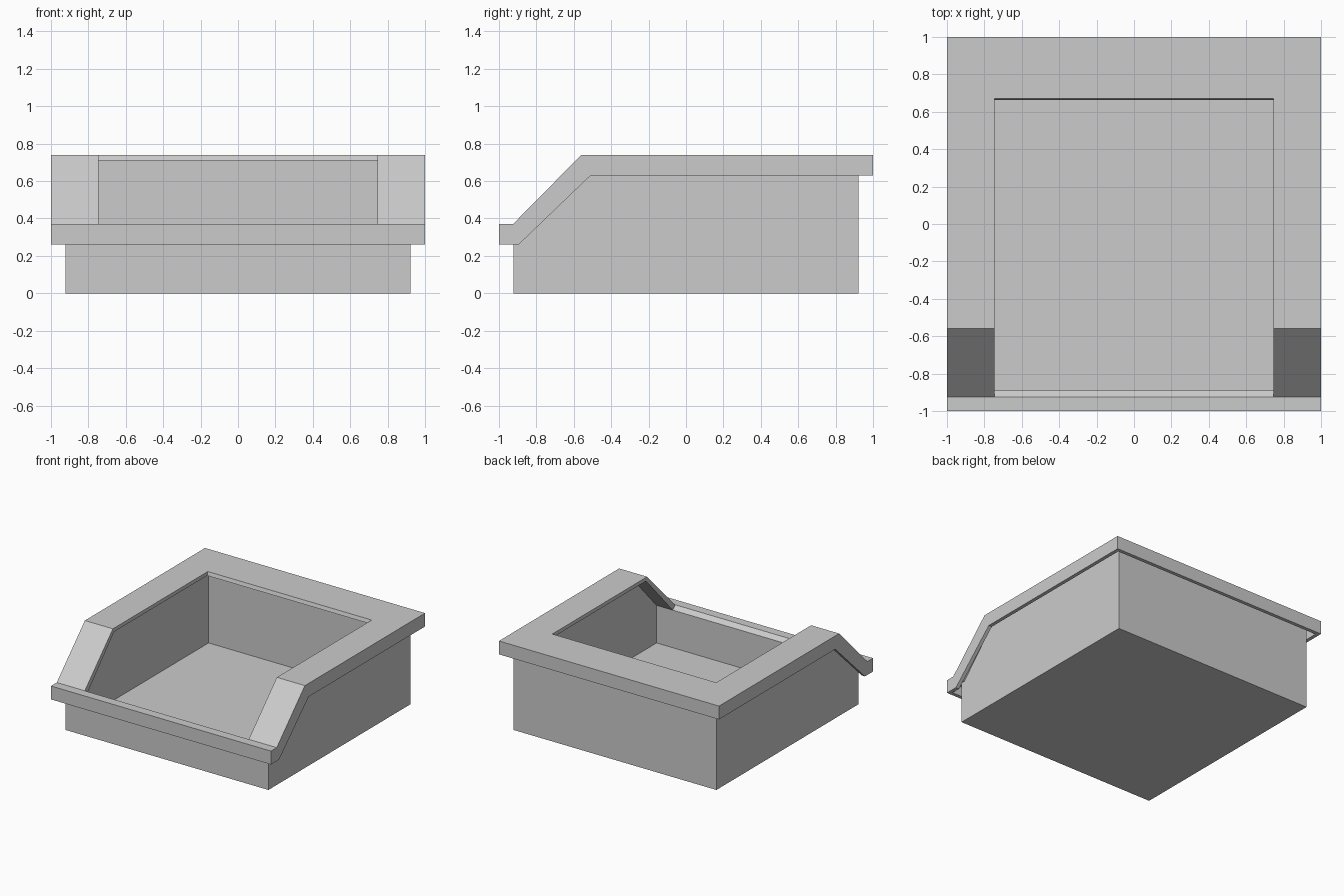
import bpy
import bmesh

cube = bpy.data.objects.get("Cube")
if cube:
    bpy.data.objects.remove(cube, do_unlink=True)

# One plain grey for every part
grey = bpy.data.materials.new("plain grey")
grey.use_nodes = True
COLOUR = (0.6, 0.6, 0.6, 1)
grey.diffuse_color = COLOUR
grey.node_tree.nodes["Principled BSDF"].inputs["Base Color"].default_value = COLOUR


def finish(bm, name):
    bmesh.ops.recalc_face_normals(bm, faces=bm.faces)
    mesh = bpy.data.meshes.new(name)
    bm.to_mesh(mesh)
    bm.free()
    mesh.materials.append(grey)
    obj = bpy.data.objects.new(name, mesh)
    bpy.context.collection.objects.link(obj)
    return obj


def rim_layer(bm, top, bottom, half_width, opening):
    """One skin of the rim: a bent top sheet with an opening, and a skirt around it."""
    xs = (-half_width, -opening, opening, half_width)
    upper = [[bm.verts.new((x, y, z)) for x in xs] for y, z in top]
    lower = [[bm.verts.new((x, y, z)) if abs(x) == half_width or i in (0, len(top) - 1)
              else None for x in xs] for i, (y, z) in enumerate(bottom)]
    last = len(top) - 1
    for i in range(last):
        # top sheet, left open in the middle
        for j in range(3):
            if j != 1 or i in (0, last - 1):
                bm.faces.new((upper[i][j], upper[i][j + 1],
                              upper[i + 1][j + 1], upper[i + 1][j]))
        # side skirts
        for j in (0, 3):
            bm.faces.new((upper[i][j], upper[i + 1][j], lower[i + 1][j], lower[i][j]))
    # front and back skirts
    for i in (0, last):
        for j in range(3):
            bm.faces.new((upper[i][j], upper[i][j + 1], lower[i][j + 1], lower[i][j]))
    return [v for grid in (upper, lower) for row in grid for v in row if v]


# Rim: outer and inner skins joined along their open edges
bm = bmesh.new()
outer = rim_layer(bm,
                  [(-1, .37), (-.925, .37), (-.56, .74), (.672, .74), (1, .74)],
                  [(-1, .26), (-.895, .26), (-.51, .63), (.672, .63), (1, .63)],
                  1, .745)
open_edges = [e for e in bm.edges if e.is_boundary]
inner = rim_layer(bm,
                  [(-.97, .34), (-.89, .34), (-.545, .71), (.663, .71), (.97, .71)],
                  [(-.97, .26), (-.895, .26), (-.51, .63), (.663, .63), (.97, .63)],
                  .97, .745)
partner = dict(zip(outer, inner))
for edge in open_edges:
    a, b = edge.verts
    bm.faces.new((a, b, partner[b], partner[a]))
finish(bm, "rim")

# Tub: thin-walled open box whose sides follow the underside of the rim
W = .922
profile = [(-W, 0), (-W, .34), (-.89, .34), (-.545, .71), (W, .71), (W, 0)]
bm = bmesh.new()
left, right = [[bm.verts.new((x, y, z)) for y, z in profile] for x in (W, -W)]
bm.faces.new(left)
bm.faces.new(right[::-1])
for a, b in ((0, 1), (4, 5), (5, 0)):   # front wall, back wall, floor
    bm.faces.new((left[a], right[a], right[b], left[b]))
# Make sure the skin faces outward so that it thickens inward
tub = finish(bm, "tub")
if tub.data.polygons[0].normal.x < 0:
    tub.data.flip_normals()
shell = tub.modifiers.new("wall thickness", "SOLIDIFY")
shell.thickness = .03
shell.offset = -1
shell.use_even_offset = True
